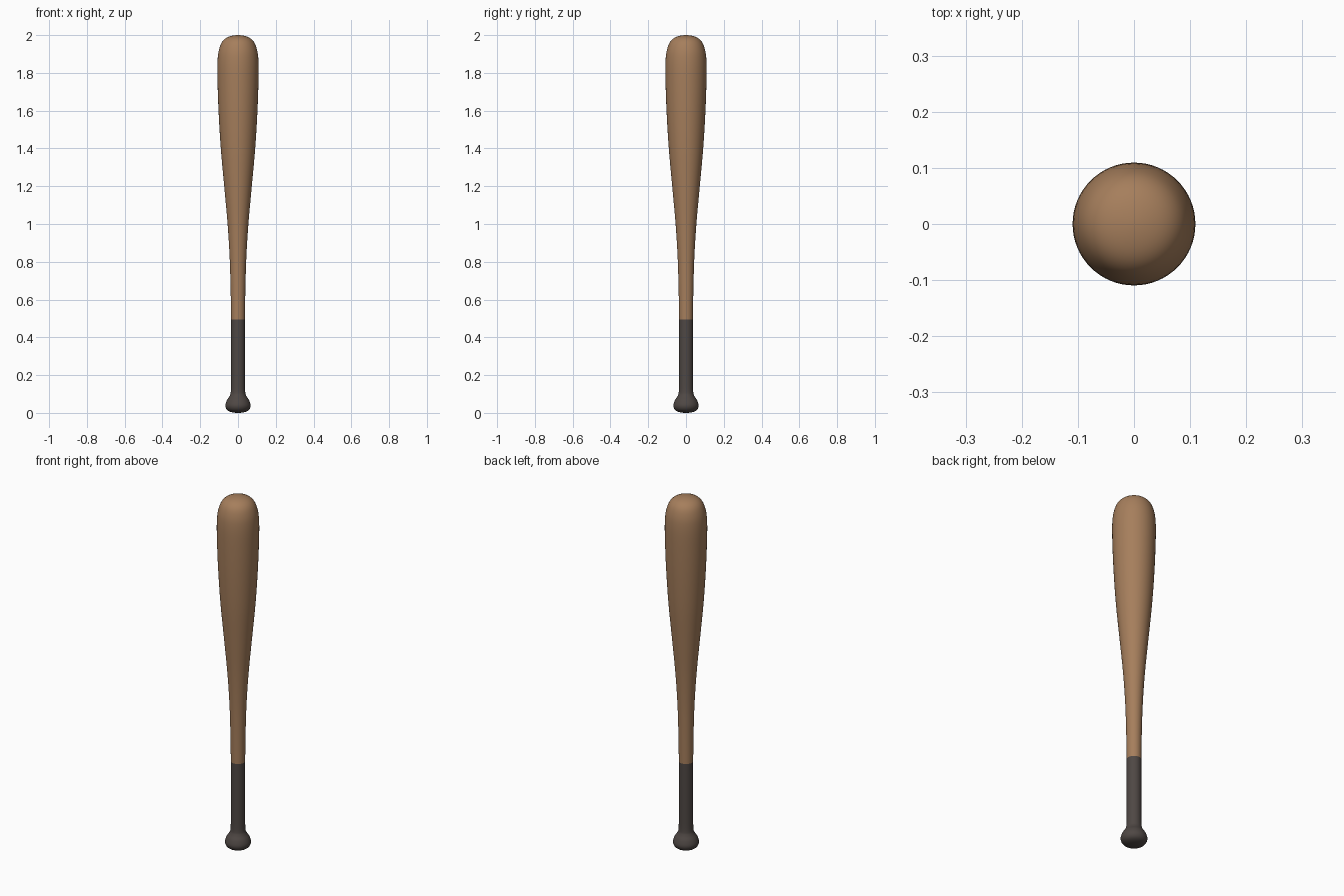
import bpy, bmesh, math
from mathutils import Vector

SEGMENTS, STEPS, GRIP_TOP = 64, 5, 0.495

cube = bpy.data.objects.get("Cube")
if cube:
    bpy.data.objects.remove(cube, do_unlink=True)


def material(name, rgb):
    mat = bpy.data.materials.new(name)
    mat.use_nodes = True
    colour = (*rgb, 1)
    mat.diffuse_color = colour
    bsdf = mat.node_tree.nodes["Principled BSDF"]
    bsdf.inputs["Base Color"].default_value = colour
    bsdf.inputs["Roughness"].default_value = 0.6
    return mat


def smooth_profile(points):
    """Catmull-Rom curve through (radius, height) points."""
    p = [Vector(q) for q in points]
    # Mirror the neighbours across the axis so both poles are rounded
    p = [Vector((-p[1].x, p[1].y))] + p + [Vector((-p[-2].x, p[-2].y))]
    curve = []
    for a, b, c, d in zip(p, p[1:], p[2:], p[3:]):
        for i in range(STEPS):
            t = i / STEPS
            curve.append(0.5 * (2 * b + (c - a) * t + (2 * a - 5 * b + 4 * c - d) * t**2
                                + (3 * b - a - 3 * c + d) * t**3))
    return curve + [p[-2]]


# Knob, grip, taper, barrel and rounded end
profile = smooth_profile([
    (0, 0), (0.035, 0.004), (0.058, 0.016), (0.067, 0.038), (0.059, 0.066),
    (0.044, 0.09), (0.038, 0.115), (0.037, 0.2), (0.037, 0.35), (0.037, GRIP_TOP),
    (0.039, 0.65), (0.044, 0.82), (0.055, 1.0), (0.073, 1.2), (0.091, 1.4),
    (0.103, 1.6), (0.109, 1.78), (0.108, 1.87), (0.1, 1.925), (0.082, 1.967),
    (0.05, 1.991), (0, 2)])

# Lathe the profile around the vertical axis
bm = bmesh.new()
verts = [bm.verts.new((p.x, 0, p.y)) for p in profile]
edges = [bm.edges.new(pair) for pair in zip(verts, verts[1:])]
bmesh.ops.spin(bm, geom=verts + edges, cent=(0, 0, 0), axis=(0, 0, 1),
               angle=math.tau, steps=SEGMENTS, use_merge=True)
bmesh.ops.remove_doubles(bm, verts=bm.verts, dist=0.00001)
bmesh.ops.recalc_face_normals(bm, faces=bm.faces)

# Dark grip below, wood above
for face in bm.faces:
    face.material_index = 0 if face.calc_center_median().z > GRIP_TOP else 1
    face.smooth = True

mesh = bpy.data.meshes.new("bat")
bm.to_mesh(mesh)
bm.free()
mesh.materials.append(material("warm wood", (0.38, 0.21, 0.107)))
mesh.materials.append(material("dark grip", (0.078, 0.064, 0.058)))
bpy.context.collection.objects.link(bpy.data.objects.new("bat", mesh))
